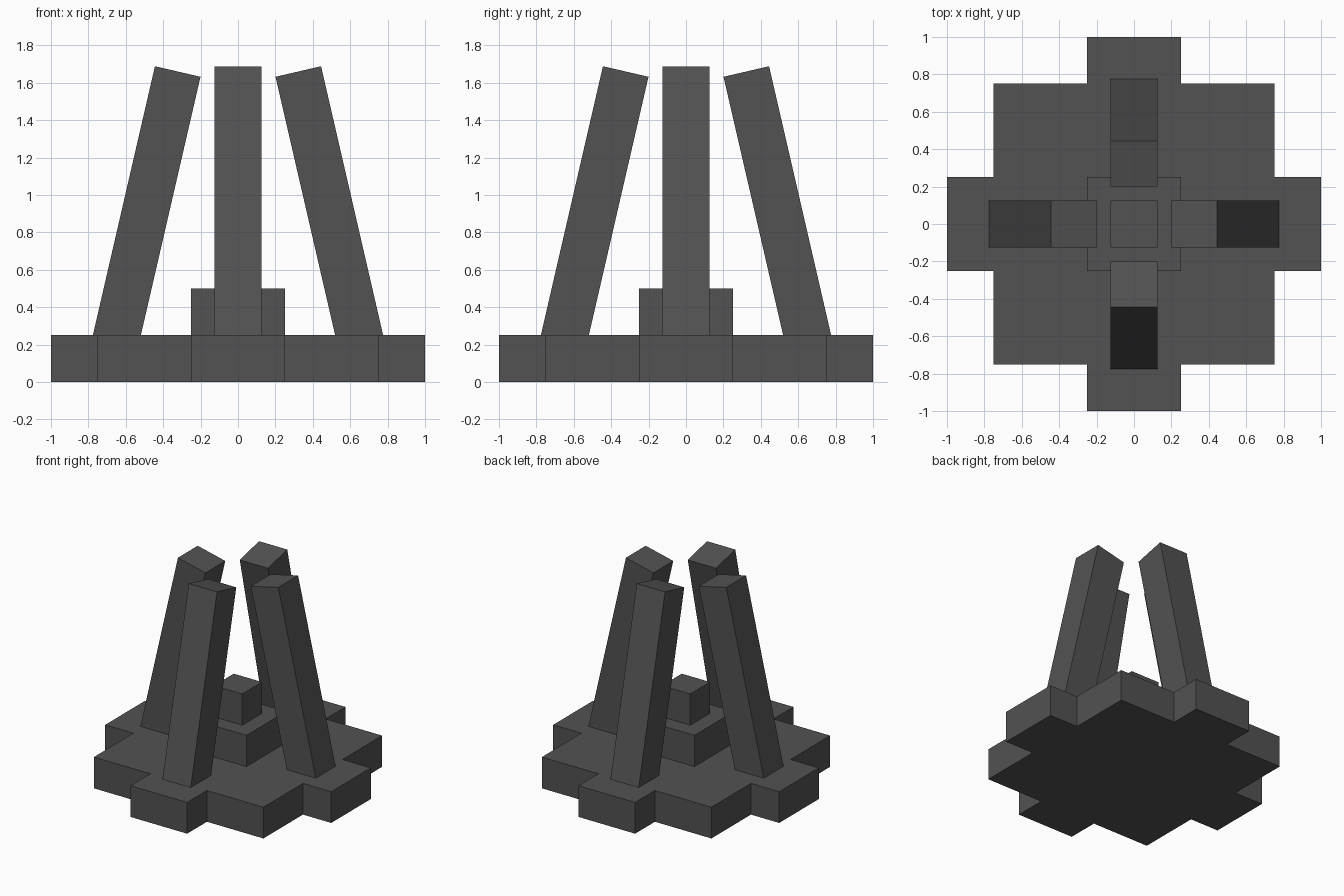
import bpy, bmesh, math
from mathutils import Matrix, Vector

if "Cube" in bpy.data.objects:
    bpy.data.objects.remove(bpy.data.objects["Cube"])

grey = bpy.data.materials.new("dark grey stone")
grey.diffuse_color = (0.085, 0.085, 0.085, 1)
grey.use_nodes = True
grey.node_tree.nodes["Principled BSDF"].inputs["Base Color"].default_value = grey.diffuse_color


def add_object(name, bm):
    bmesh.ops.recalc_face_normals(bm, faces=bm.faces)
    mesh = bpy.data.meshes.new(name)
    bm.to_mesh(mesh)
    bm.free()
    mesh.materials.append(grey)
    obj = bpy.data.objects.new(name, mesh)
    bpy.context.collection.objects.link(obj)
    return obj


def add_box(name, size, matrix):
    bm = bmesh.new()
    bmesh.ops.create_cube(bm, size=1, matrix=matrix @ Matrix.Diagonal((*size, 1)))
    return add_object(name, bm)


# Stepped cross-shaped base: one quarter outline turned four times, extruded
quarter = [(1, -0.25), (1, 0.25), (0.75, 0.25), (0.75, 0.75), (0.25, 0.75)]
quarter = quarter[:4] + quarter[4:]
bm = bmesh.new()
verts = []
for i in range(4):
    turn = Matrix.Rotation(i * math.pi / 2, 3, 'Z')
    verts += [bm.verts.new(turn @ Vector((x, y, 0))) for x, y in quarter]
face = bm.faces.new(verts)
top = bmesh.ops.extrude_face_region(bm, geom=[face])["geom"]
bmesh.ops.translate(bm, vec=(0, 0, 0.25),
                    verts=[g for g in top if isinstance(g, bmesh.types.BMVert)])
bmesh.ops.remove_doubles(bm, verts=bm.verts, dist=0.001)
add_object("base", bm)

# Two-tier pedestal in the middle
add_box("pedestal", (0.5, 0.5, 0.25), Matrix.Translation((0, 0, 0.375)))
add_box("pedestal_block", (0.25, 0.25, 0.25), Matrix.Translation((0, 0, 0.625)))

# Four pillars leaning inward, feet sunk into the base
lean = Matrix.Translation((0.491, 0, 0.929)) @ Matrix.Rotation(math.radians(-13), 4, 'Y')
for i, side in enumerate(("right", "back", "left", "front")):
    add_box(side + "_pillar", (0.25, 0.25, 1.5),
            Matrix.Rotation(i * math.pi / 2, 4, 'Z') @ lean)
